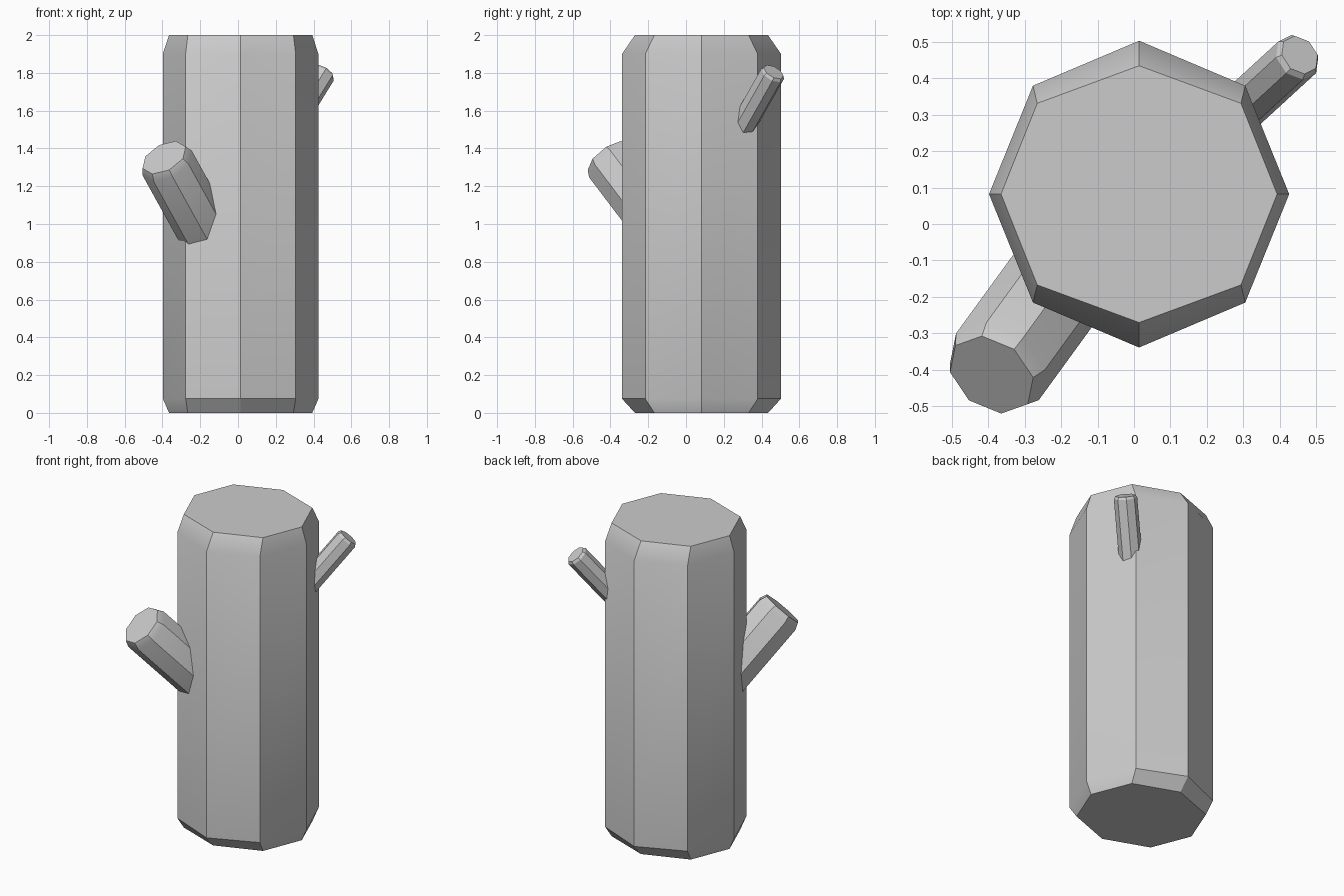
import bpy, bmesh, math
from mathutils import Vector

if "Cube" in bpy.data.objects:
    bpy.data.objects.remove(bpy.data.objects["Cube"])


def loft(name, rings):
    """Skin a list of equal-length point rings and cap both ends."""
    bm = bmesh.new()
    loops = [[bm.verts.new(p) for p in ring] for ring in rings]
    n = len(loops[0])
    for a, b in zip(loops, loops[1:]):
        for i in range(n):
            j = (i + 1) % n
            bm.faces.new((a[i], a[j], b[j], b[i]))
    bm.faces.new(loops[0][::-1])
    bm.faces.new(loops[-1])
    bmesh.ops.recalc_face_normals(bm, faces=bm.faces)
    mesh = bpy.data.meshes.new(name)
    bm.to_mesh(mesh)
    bm.free()
    obj = bpy.data.objects.new(name, mesh)
    bpy.context.collection.objects.link(obj)
    bpy.ops.object.select_all(action='DESELECT')
    obj.select_set(True)
    bpy.context.view_layer.objects.active = obj
    bpy.ops.object.shade_smooth_by_angle(angle=math.radians(30))
    return obj


def octagon(center, u, v, phase=0):
    angles = [math.radians(phase + 45 * i) for i in range(8)]
    return [center + u * math.cos(a) + v * math.sin(a) for a in angles]


def trunk_ring(z, inset):
    ring = octagon(Vector((0.014, 0.082, z)), Vector((0.412, 0, 0)), Vector((0, 0.421, 0)))
    if inset:
        for i, p in enumerate(ring):
            p.x = 0.014 + (p.x - 0.014) * (0.96 if i % 2 else 0.92)
            p.y = 0.082 + (p.y - 0.082) * 0.837
    return ring


def branch(name, tip, direction, length, radius, tip_radius, bevel, phase):
    tip, d = Vector(tip), Vector(direction).normalized()
    u = d.cross(Vector((0, 0, 1))).normalized()
    u = -u
    v = d.cross(u)
    v = v if v.z > 0 else -v
    loft(name, [octagon(tip - d * back, u * r, v * r, phase)
                for back, r in ((length, radius), (bevel, radius), (0, tip_radius))])


# Octagonal trunk with chamfered ends
loft("trunk", [trunk_ring(0, True), trunk_ring(0.075, False),
               trunk_ring(1.9, False), trunk_ring(2, True)])

# Cut-off branches, rooted inside the trunk
branch("large_branch", (-0.391, -0.414, 1.352), (-0.16, -0.22, 0.29),
       0.6, 0.146, 0.128, 0.04, -4)
branch("small_branch", (0.455, 0.464, 1.805), (0.145, 0.133, 0.235),
       0.45, 0.068, 0.058, 0.015, 10)
